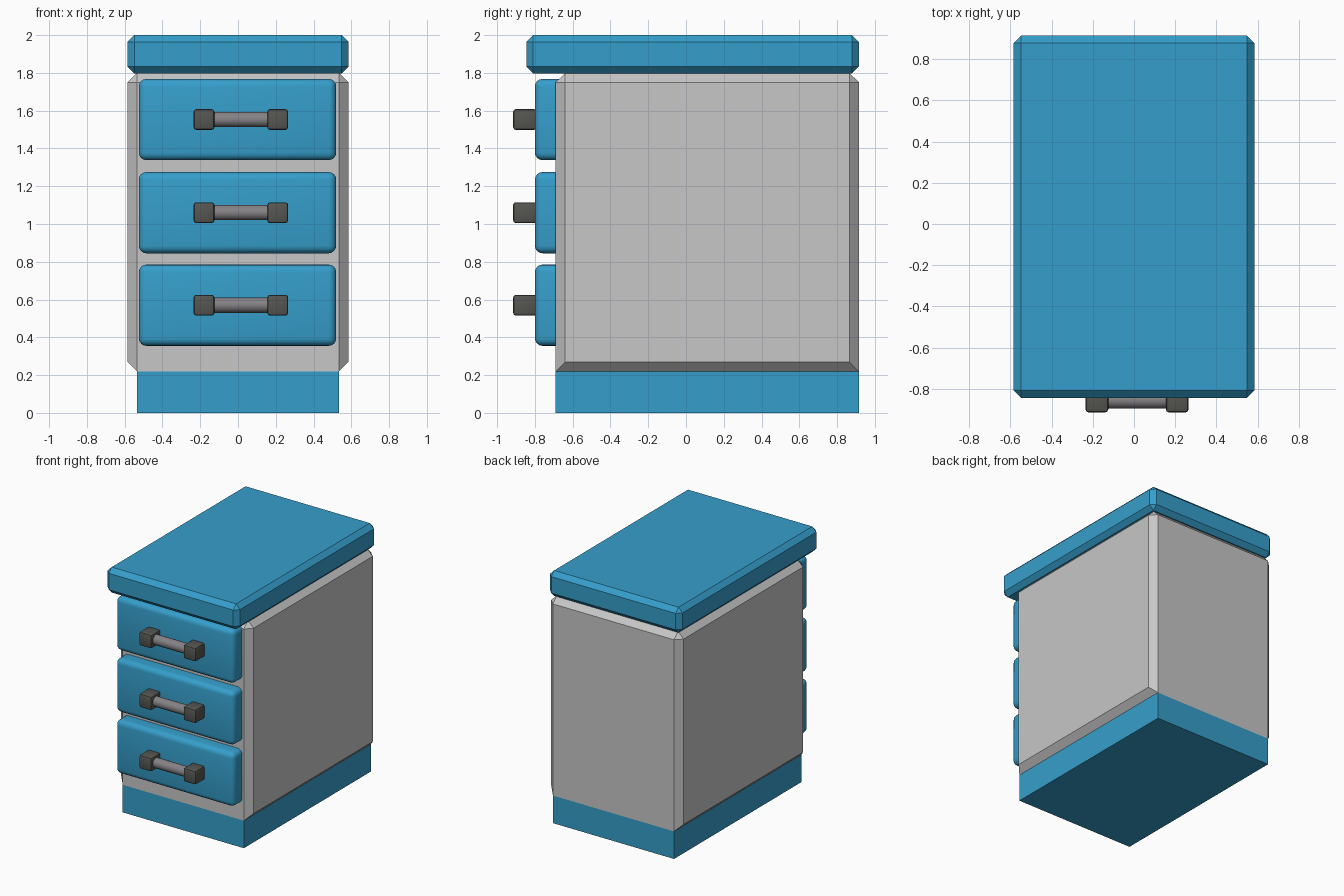
import bpy, bmesh, math
from mathutils import Matrix, Vector

if "Cube" in bpy.data.objects:
    bpy.data.objects.remove(bpy.data.objects["Cube"])


def material(name, rgb):
    m = bpy.data.materials.new(name)
    m.diffuse_color = (*rgb, 1)
    m.use_nodes = True
    m.node_tree.nodes["Principled BSDF"].inputs["Base Color"].default_value = m.diffuse_color
    return m


BLUE = material("blue paint", (0.036, 0.345, 0.60))
GREY = material("light grey", (0.57, 0.57, 0.57))
DARK = material("dark grey metal", (0.092, 0.092, 0.084))
STEEL = material("mid grey metal", (0.235, 0.22, 0.235))


def finish(name, bm, mat, smooth=None):
    bmesh.ops.recalc_face_normals(bm, faces=bm.faces[:])
    mesh = bpy.data.meshes.new(name)
    bm.to_mesh(mesh)
    bm.free()
    mesh.materials.append(mat)
    ob = bpy.data.objects.new(name, mesh)
    bpy.context.collection.objects.link(ob)
    if smooth:
        bpy.ops.object.select_all(action='DESELECT')
        ob.select_set(True)
        bpy.context.view_layer.objects.active = ob
        bpy.ops.object.shade_smooth_by_angle(angle=math.radians(smooth))
    return ob


def box(name, lo, hi, mat, bevel=0, segments=1, smooth=None):
    lo, hi = Vector(lo), Vector(hi)
    bm = bmesh.new()
    bmesh.ops.create_cube(bm, size=1, matrix=Matrix.Translation((lo + hi) / 2)
                          @ Matrix.Diagonal((*(hi - lo), 1)))
    if bevel:
        bmesh.ops.bevel(bm, geom=bm.edges[:], offset=bevel, segments=segments,
                        profile=0.5, affect='EDGES')
    return finish(name, bm, mat, smooth)


# plinth and worktop
box("plinth", (-0.535, -0.69, 0), (0.535, 0.915, 0.22), BLUE)
box("worktop", (-0.585, -0.845, 1.797), (0.585, 0.915, 2.0), BLUE, 0.036)

# cabinet body: chamfered everywhere except the front and back bottom edges
bm = bmesh.new()
C = 0.05
for s in (-1, 1):
    for y, inner in ((-0.69, -0.69 + C), (0.915, 0.915 - C)):
        for p in ((s * 0.535, y, 0.22), (s * 0.535, y, 1.8 - C),
                  (s * 0.585, inner, 0.22 + C), (s * 0.585, inner, 1.8 - C),
                  (s * 0.535, inner, 1.8)):
            bm.verts.new(p)
bmesh.ops.convex_hull(bm, input=bm.verts[:])
bmesh.ops.dissolve_limit(bm, angle_limit=0.01, verts=bm.verts[:], edges=bm.edges[:])
finish("cabinet_body", bm, GREY)

# drawers with handles
for i, z in enumerate((0.57, 1.06, 1.553)):
    n = str(i + 1)
    box("drawer_front_" + n, (-0.525, -0.80, z - 0.215), (0.52, -0.60, z + 0.215),
        BLUE, 0.04, 4, 40)
    for side, x in (("left", -0.18), ("right", 0.21)):
        box(f"handle_block_{side}_{n}", (x - 0.055, -0.915, z - 0.055),
            (x + 0.055, -0.79, z + 0.055), DARK, 0.014, 2, 40)
    bm = bmesh.new()
    bmesh.ops.create_cone(bm, cap_ends=True, segments=20, radius1=0.04, radius2=0.04,
                          depth=0.34, matrix=Matrix.Translation((0.015, -0.857, z))
                          @ Matrix.Rotation(math.pi / 2, 4, 'Y'))
    finish("handle_bar_" + n, bm, STEEL, 40)
